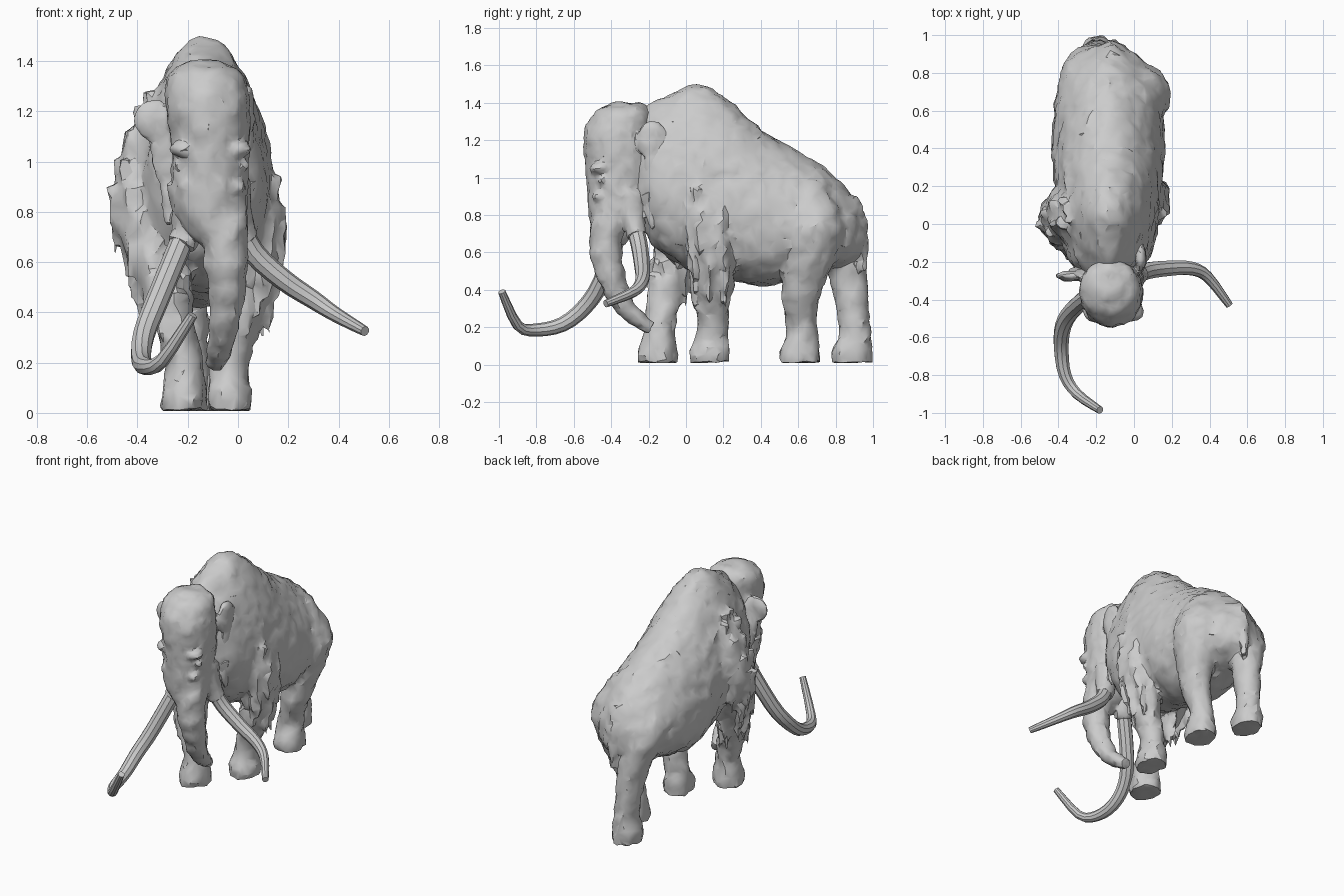
import bpy, bmesh, math, random
from mathutils import Vector, Matrix

if "Cube" in bpy.data.objects:
    bpy.data.objects.remove(bpy.data.objects["Cube"])

random.seed(4)


def smooth_path(keys, n):
    """Catmull-Rom interpolation of number tuples, n steps per span."""
    out = []
    for i in range(len(keys) - 1):
        p0, p1, p2 = keys[max(i - 1, 0)], keys[i], keys[i + 1]
        p3 = keys[min(i + 2, len(keys) - 1)]
        for k in range(n):
            t = k / n
            out.append(tuple(b + 0.5 * t * (c - a + t * (2 * a - 5 * b + 4 * c - d + t * (3 * (b - c) + d - a)))
                             for a, b, c, d in zip(p0, p1, p2, p3)))
    return out + [tuple(keys[-1])]


def finish(name, bm):
    bmesh.ops.recalc_face_normals(bm, faces=bm.faces)
    me = bpy.data.meshes.new(name)
    bm.to_mesh(me)
    bm.free()
    ob = bpy.data.objects.new(name, me)
    bpy.context.collection.objects.link(ob)
    bpy.ops.object.select_all(action='DESELECT')
    ob.select_set(True)
    bpy.context.view_layer.objects.active = ob
    bpy.ops.object.shade_smooth_by_angle(angle=math.radians(28))
    return ob


def loft(name, rings):
    """Skin a list of equal point rings and cap both ends."""
    bm = bmesh.new()
    vs = [[bm.verts.new(p) for p in r] for r in rings]
    n = len(vs[0])
    for a, b in zip(vs, vs[1:]):
        for i in range(n):
            bm.faces.new((a[i], a[(i + 1) % n], b[(i + 1) % n], b[i]))
    bm.faces.new(vs[0])
    bm.faces.new(vs[-1])
    return finish(name, bm)


def circle(n):
    return [2 * math.pi * i / n for i in range(n)]


def column(name, keys):
    """Horizontal rings (x, y, z, rx, ry) stacked upward."""
    return loft(name, [[(x + rx * math.cos(a), y + ry * math.sin(a), z) for a in circle(16)]
                       for x, y, z, rx, ry in smooth_path(keys, 3)])


def tube(name, keys, r0, r1, power=1, wrinkle=0.0):
    """Round tube along points, radius tapering from r0 to r1."""
    pts = [Vector(p) for p in smooth_path(keys, 3)]
    rings, u = [], Vector((1, 0.2, 0))
    for i, c in enumerate(pts):
        d = (pts[min(i + 1, len(pts) - 1)] - pts[max(i - 1, 0)]).normalized()
        u = (u - d * u.dot(d)).normalized()
        w = d.cross(u)
        r = (r0 + (r1 - r0) * (i / (len(pts) - 1)) ** power) * (1 + wrinkle * (-1) ** i)
        rings.append([c + r * (u * math.cos(a) + w * math.sin(a)) for a in circle(10)])
    return loft(name, rings)


def blob(name, items):
    """Several ellipsoids (centre, radii) in one mesh."""
    bm = bmesh.new()
    for c, s in items:
        bmesh.ops.create_uvsphere(bm, u_segments=12, v_segments=8, radius=1,
                                  matrix=Matrix.Translation(c) @ Matrix.Diagonal((*s, 1)))
    return finish(name, bm)


def fuse(name, parts, voxel, rough, ratio):
    """Melt parts into one skin, roughen it and reduce it to coarse facets."""
    bpy.ops.object.select_all(action='DESELECT')
    for p in parts:
        p.select_set(True)
    ob = parts[0]
    bpy.context.view_layer.objects.active = ob
    bpy.ops.object.join()
    ob.name = name
    m = ob.modifiers.new("skin", 'REMESH')
    m.mode, m.voxel_size = 'VOXEL', voxel
    m = ob.modifiers.new("relax", 'SMOOTH')
    m.factor, m.iterations = 0.5, 2
    m = ob.modifiers.new("rough", 'DISPLACE')
    m.texture = bpy.data.textures.new(name, 'CLOUDS')
    m.texture.noise_scale = 0.07
    m.texture_coords, m.strength, m.mid_level = 'GLOBAL', rough, 0.5
    m = ob.modifiers.new("facets", 'DECIMATE')
    m.ratio = ratio
    for m in list(ob.modifiers):
        bpy.ops.object.modifier_apply(modifier=m.name)
    for v in ob.data.vertices:
        v.co.z = max(v.co.z, 0.008)
    bpy.ops.object.shade_smooth_by_angle(angle=math.radians(32))


# Torso: egg-shaped cross-sections (y, half width, top z, bottom z)
torso = [(-0.28, 0.12, 1.32, 0.82), (-0.18, 0.21, 1.40, 0.64), (-0.05, 0.25, 1.465, 0.54),
         (0.07, 0.265, 1.50, 0.49), (0.23, 0.28, 1.415, 0.46), (0.42, 0.295, 1.245, 0.42),
         (0.70, 0.27, 1.08, 0.49), (0.86, 0.185, 0.94, 0.54), (0.95, 0.08, 0.80, 0.60)]
skin = [loft("torso", [[(-0.135 + w * math.cos(a) * (1 - 0.22 * math.sin(a)), y,
                         (t + b) / 2 + (t - b) / 2 * math.sin(a)) for a in circle(24)]
                       for y, w, t, b in smooth_path(torso, 3)])]


def leg(name, x, y, upper, hairy):
    """Round foot and ankle at (x, y), then limb keys (x, y, z, radius)."""
    keys = [(x, y, 0.01, 0.09, 0.108), (x, y, 0.09, 0.09, 0.106), (x, y + 0.012, 0.18, 0.074, 0.082)]
    keys += [(a, b, z, r, r * 1.12) for a, b, z, r in upper]
    skin.append(column(name, keys))
    # Toes around the front of the foot
    skin.append(blob(name + "_toes", [((x + 0.07 * math.sin(t), y - 0.086 * math.cos(t), 0.05),
                                       (0.03, 0.03, 0.04)) for t in (-0.9, -0.3, 0.3, 0.9)]))
    if not hairy:
        return
    # Matted locks hanging over the limb
    bm = bmesh.new()
    for cx, cy, z, rx, ry in smooth_path(keys[3:], 3)[1:-2]:
        for k in range(7):
            a = math.tau * (k + random.random()) / 7
            out = Vector((math.cos(a), math.sin(a), 0))
            turn = (out * 0.05 - Vector((0, 0, 1))).to_track_quat('Z', 'Y').to_matrix().to_4x4()
            at = Matrix.Translation((cx + 0.96 * rx * out.x, cy + 0.96 * ry * out.y, z - 0.04))
            bmesh.ops.create_cone(bm, cap_ends=True, segments=6, radius1=random.uniform(0.022, 0.036),
                                  radius2=0.006, depth=0.18, matrix=at @ turn)
    skin.append(finish(name + "_hair", bm))


# Legs in mid-stride, front pair with hairy shoulders
leg("front_left_leg", -0.215, -0.15, [(-0.26, -0.115, 0.38, 0.086), (-0.32, -0.05, 0.58, 0.105),
    (-0.375, 0.04, 0.85, 0.13), (-0.31, 0.06, 1.17, 0.1), (-0.26, 0.07, 1.3, 0.03)], True)
leg("front_right_leg", -0.035, 0.13, [(0.02, 0.14, 0.38, 0.085), (0.065, 0.135, 0.58, 0.1),
    (0.07, 0.11, 0.78, 0.115), (-0.02, 0.08, 1.15, 0.1), (-0.06, 0.07, 1.3, 0.03)], True)
leg("back_left_leg", -0.19, 0.89, [(-0.20, 0.88, 0.38, 0.085), (-0.22, 0.84, 0.55, 0.105),
    (-0.25, 0.74, 0.78, 0.15), (-0.22, 0.67, 1.0, 0.07)], False)
leg("back_right_leg", -0.04, 0.61, [(0.0, 0.61, 0.35, 0.088), (0.02, 0.64, 0.48, 0.11),
    (0.045, 0.68, 0.74, 0.15), (0.0, 0.66, 0.99, 0.07)], False)

# Tail
skin.append(tube("tail", [(-0.115, 0.88, 0.88), (-0.115, 0.945, 0.74), (-0.12, 0.945, 0.50)], 0.04, 0.022))
fuse("body_and_legs", skin, 0.014, 0.03, 0.12)

# Head: stacked rings from muzzle to domed crown
head = [column("head", [(-0.06, -0.43, 0.66, 0.08, 0.07), (-0.11, -0.39, 0.80, 0.145, 0.13),
                        (-0.11, -0.35, 1.03, 0.155, 0.185), (-0.12, -0.365, 1.22, 0.168, 0.184),
                        (-0.13, -0.335, 1.35, 0.145, 0.15), (-0.13, -0.32, 1.40, 0.06, 0.07)])]
for s in (-1, 1):
    head.append(blob("brow", [((-0.11 + s * 0.1, -0.46, 1.05), (0.06, 0.06, 0.035)),
                              ((-0.105 + s * 0.125, -0.45, 0.985), (0.022, 0.022, 0.022)),
                              ((-0.105 + s * 0.09, -0.455, 0.90), (0.05, 0.05, 0.04))]))

# Trunk with wrinkle rings
head.append(tube("trunk", [(-0.07, -0.37, 0.90), (-0.05, -0.43, 0.66), (-0.045, -0.40, 0.47),
                           (-0.065, -0.32, 0.30), (-0.09, -0.185, 0.195)], 0.11, 0.038, 1, 0.04))

# Tusk sockets and tusks
left = [(-0.20, -0.35, 0.74), (-0.32, -0.45, 0.45), (-0.375, -0.54, 0.31), (-0.385, -0.66, 0.215),
        (-0.365, -0.80, 0.185), (-0.30, -0.90, 0.21), (-0.18, -0.985, 0.39)]
right = [(0.0, -0.28, 0.76), (0.06, -0.25, 0.64), (0.18, -0.235, 0.53), (0.30, -0.235, 0.45),
         (0.39, -0.28, 0.39), (0.505, -0.43, 0.325)]
for side, path in (("left", left), ("right", right)):
    p = Vector(path[0])
    q = p + (Vector(path[1]) - p).normalized() * 0.085
    head.append(tube(side + "_socket", [(p.x - 0.02, p.y - 0.02, 0.92), p, q], 0.07, 0.054))
    tube(side + "_tusk", path, 0.047, 0.02, 2)

# Ears: thin curled shells with hanging flaps
head.append(blob("left_ear", [((-0.335, -0.275, 1.165), (0.085, 0.03, 0.085)), ((-0.29, -0.26, 1.05), (0.06, 0.03, 0.15)),
                              ((-0.275, -0.25, 0.90), (0.035, 0.03, 0.16))]))
head.append(blob("right_ear", [((0.035, -0.18, 1.20), (0.03, 0.085, 0.10)), ((0.035, -0.16, 1.06), (0.03, 0.065, 0.17)),
                               ((0.03, -0.18, 0.88), (0.028, 0.04, 0.16))]))
fuse("head_and_trunk", head, 0.01, 0.022, 0.12)
